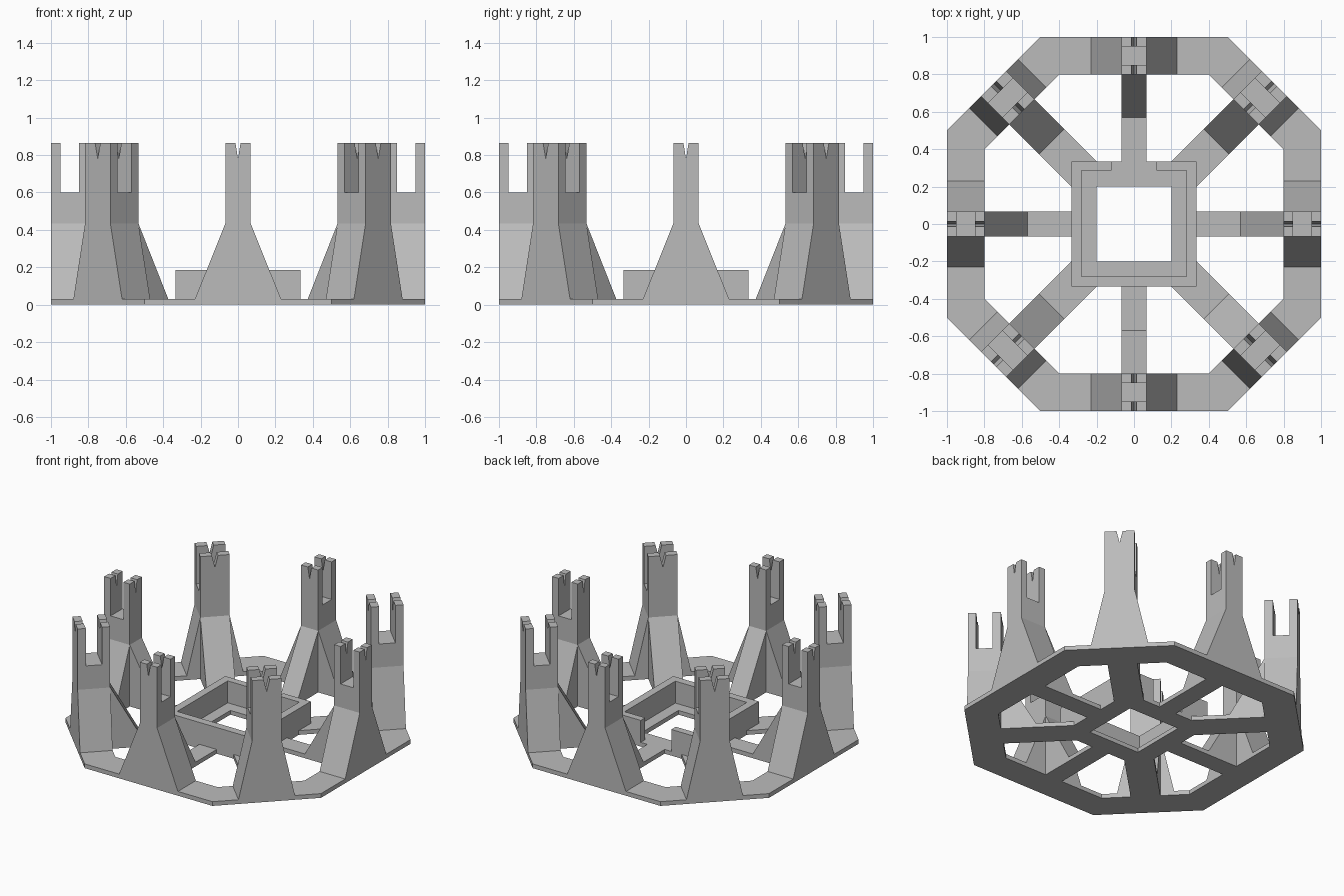
import bpy, bmesh
from mathutils import Vector

if "Cube" in bpy.data.objects:
    bpy.data.objects.remove(bpy.data.objects["Cube"])

grey = bpy.data.materials.new("plain grey")
grey.diffuse_color = (0.5, 0.5, 0.5, 1)
grey.use_nodes = True
grey.node_tree.nodes["Principled BSDF"].inputs["Base Color"].default_value = grey.diffuse_color

BASE, BOX_TOP, WAIST, SLOT, TOP = 0.03, 0.185, 0.435, 0.6, 0.865
W = 0.0675  # half width of towers and spokes


def finish(bm, name):
    bmesh.ops.recalc_face_normals(bm, faces=bm.faces)
    me = bpy.data.meshes.new(name)
    bm.to_mesh(me)
    bm.free()
    me.materials.append(grey)
    ob = bpy.data.objects.new(name, me)
    bpy.context.collection.objects.link(ob)
    return ob


def loft(bm, a, b):
    """Closed solid between two matching outlines."""
    va = [bm.verts.new(p) for p in a]
    vb = [bm.verts.new(p) for p in b]
    n = len(va)
    bm.faces.new(va)
    bm.faces.new(vb[::-1])
    for i in range(n):
        j = (i + 1) % n
        bm.faces.new((va[i], vb[i], vb[j], va[j]))


def plate(bm, pts, z0, z1):
    loft(bm, [(x, y, z0) for x, y in pts], [(x, y, z1) for x, y in pts])


def ring(name, outer, inner, z0, z1):
    """Flat frame between two outlines."""
    bm = bmesh.new()
    loops = [[bm.verts.new((x, y, z)) for x, y in o]
             for o, z in ((outer, z0), (outer, z1), (inner, z1), (inner, z0))]
    n = len(outer)
    for k in range(4):
        a, b = loops[k], loops[(k + 1) % 4]
        for i in range(n):
            j = (i + 1) % n
            bm.faces.new((a[i], a[j], b[j], b[i]))
    return finish(bm, name)


def square(s):
    return [(-s, -s), (s, -s), (s, s), (-s, s)]


# Base: octagonal rim and square centre frame
octagon = [(1, -.5), (1, .5), (.5, 1), (-.5, 1), (-1, .5), (-1, -.5), (-.5, -1), (.5, -1)]
ring("base_rim", octagon, [(x * .8, y * .8) for x, y in octagon], 0, BASE)
ring("centre_frame", square(.335), square(.2), 0, BASE)

# Tray wall with an opening at the back
bm = bmesh.new()
half = [(.12, .335), (.335, .335), (.335, -.335)]
inner = [(.28, -.28), (.28, .285), (.12, .285)]
plate(bm, half + [(-x, y) for x, y in half[::-1]] +
      [(-x, y) for x, y in inner[::-1]] + inner, BASE, BOX_TOP)
finish(bm, "tray_wall")

# Eight spokes and towers: r runs outward, t runs sideways
dirs = [(1, 0), (1, 1), (0, 1), (-1, 1), (-1, 0), (-1, -1), (0, -1), (1, -1)]
for k, (dx, dy) in enumerate(dirs):
    diagonal = dx != 0 and dy != 0
    er = Vector((dx, dy, 0)) * (0.75 if diagonal else 1)
    et = Vector((-dy, dx, 0))
    flare, foot = (0.13, 0.587) if diagonal else (0.23, 0.57)

    def P(r, t, z):
        return er * r + et * t + Vector((0, 0, z))

    # Spoke, pointed into the frame corner on diagonals
    bm = bmesh.new()
    if diagonal:
        c, b = .335 / .75, (.335 - W) / .75
        pts = [(b, -W), (.8, -W), (.8, W), (b, W), (c, 0)]
        # ends follow the two sides of the frame corner
        pts[0], pts[3] = ((c - W / .75), -W), ((c - W / .75), W)
    else:
        pts = [(.335, -W), (.8, -W), (.8, W), (.335, W)]
    loft(bm, [P(r, t, 0) for r, t in pts], [P(r, t, BASE) for r, t in pts])
    finish(bm, f"spoke_{k}")

    # Tower: flared body, two notched prongs, sloped inner brace
    bm = bmesh.new()
    body = [(-flare, BASE), (flare, BASE), (W, WAIST), (W, SLOT), (-W, SLOT), (-W, WAIST)]
    prong = [(-W, SLOT), (W, SLOT), (W, TOP), (.014, TOP), (0, .78), (-.014, TOP), (-W, TOP)]
    for prof, r0, r1 in ((body, .8, 1), (prong, .8, .85), (prong, .95, 1)):
        loft(bm, [P(r0, t, z) for t, z in prof], [P(r1, t, z) for t, z in prof])
    brace = [(.8, BASE), (foot, BASE), (.8, WAIST)]
    loft(bm, [P(r, -W, z) for r, z in brace], [P(r, W, z) for r, z in brace])
    finish(bm, f"tower_{k}")
